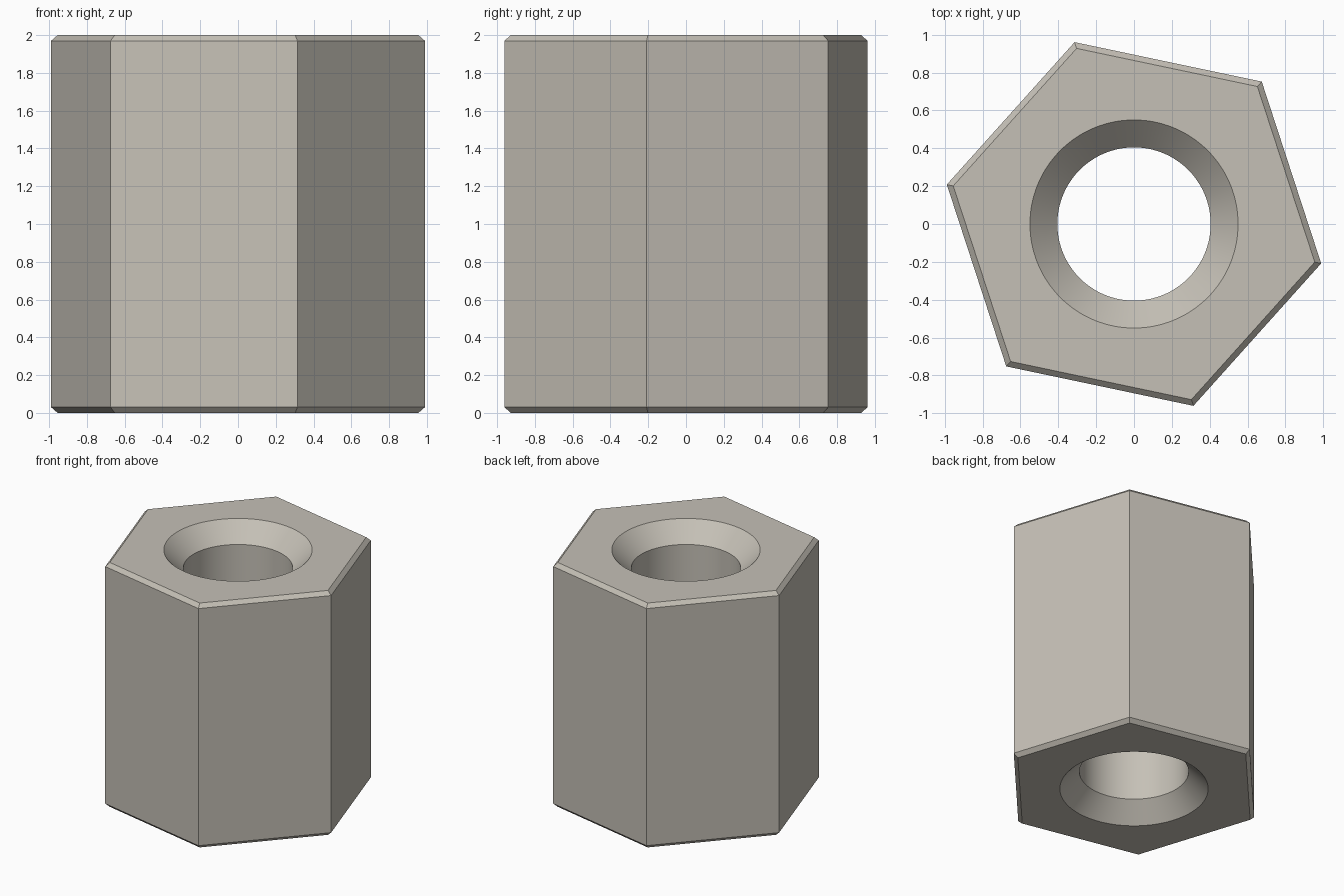
import bpy
import math

HEIGHT = 2.0
HEX_RADIUS = 1.011
HEX_TURN = math.radians(-11.9)
CHAMFER = 0.03
BORE, MOUTH = 0.405, 0.55
SINK = MOUTH - BORE

if "Cube" in bpy.data.objects:
    bpy.data.objects.remove(bpy.data.objects["Cube"], do_unlink=True)


def lathe(name, profile, sides, turn=0.0):
    """Closed solid from (radius, height) rings with the given number of sides."""
    verts = []
    for radius, z in profile:
        for i in range(sides):
            a = turn + math.tau * i / sides
            verts.append((radius * math.cos(a), radius * math.sin(a), z))
    faces = [list(reversed(range(sides)))]
    for r in range(len(profile) - 1):
        low, high = r * sides, (r + 1) * sides
        for i in range(sides):
            j = (i + 1) % sides
            faces.append((low + i, low + j, high + j, high + i))
    faces.append(list(range(len(verts) - sides, len(verts))))
    mesh = bpy.data.meshes.new(name)
    mesh.from_pydata(verts, [], faces)
    obj = bpy.data.objects.new(name, mesh)
    bpy.context.collection.objects.link(obj)
    return obj


# Warm grey metal
metal = bpy.data.materials.new("warm grey metal")
metal.use_nodes = True
colour = (0.56, 0.53, 0.47, 1.0)
metal.diffuse_color = colour
metal.node_tree.nodes["Principled BSDF"].inputs["Base Color"].default_value = colour

# Hexagonal body with chamfered ends
rim = HEX_RADIUS - CHAMFER / math.cos(math.pi / 6)
body = lathe("hex_spacer_body", [
    (rim, 0), (HEX_RADIUS, CHAMFER),
    (HEX_RADIUS, HEIGHT - CHAMFER), (rim, HEIGHT)], 6, HEX_TURN)
body.data.materials.append(metal)

# Through bore, countersunk at both ends; the cutter runs past the end faces
over = 0.1
cutter = lathe("bore_cutter", [
    (MOUTH + over, -over), (BORE, SINK),
    (BORE, HEIGHT - SINK), (MOUTH + over, HEIGHT + over)], 128)
cutter.data.materials.append(metal)
cutter.hide_render = True

cut = body.modifiers.new("bore", "BOOLEAN")
cut.operation = "DIFFERENCE"
cut.solver = "EXACT"
cut.object = cutter

bpy.ops.object.select_all(action="DESELECT")
body.select_set(True)
bpy.context.view_layer.objects.active = body
bpy.ops.object.modifier_apply(modifier=cut.name)
bpy.data.objects.remove(cutter, do_unlink=True)

# Smooth bore, crisp hexagon edges
bpy.ops.object.shade_smooth_by_angle(angle=math.radians(30))
